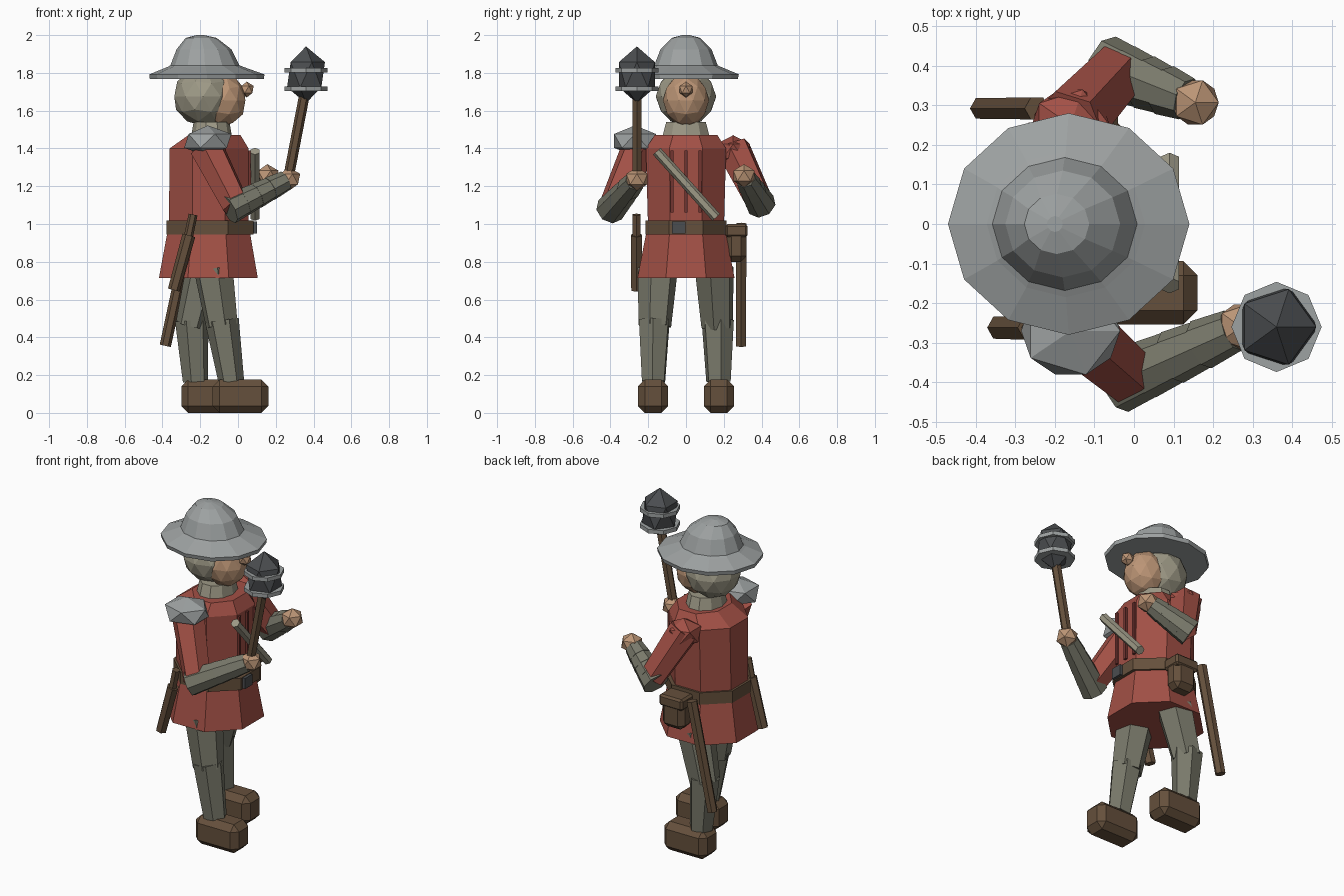
import bpy, bmesh, math
from mathutils import Vector, Matrix

if "Cube" in bpy.data.objects:
    bpy.data.objects.remove(bpy.data.objects["Cube"])

COL = dict(red=(.36, .08, .06), dark_red=(.17, .035, .03), brown=(.13, .08, .045),
           skin=(.5, .3, .18), olive=(.19, .19, .145), linen=(.34, .32, .24),
           steel=(.34, .36, .36), iron=(.07, .075, .08))
MATS = {}
for key, c in COL.items():
    MATS[key] = bpy.data.materials.new(key)
    MATS[key].diffuse_color = (*c, 1)


def finish(name, bm, mat):
    bmesh.ops.recalc_face_normals(bm, faces=bm.faces)
    me = bpy.data.meshes.new(name)
    bm.to_mesh(me)
    bm.free()
    me.materials.append(MATS[mat])
    ob = bpy.data.objects.new(name, me)
    bpy.context.collection.objects.link(ob)
    return ob


def stack(name, mat, rings, n, phase=0.0, y=0.0):
    """Loft elliptical rings (x, z, rx, ry) and cap both ends."""
    bm = bmesh.new()
    loops = []
    for x, z, rx, ry in rings:
        loops.append([bm.verts.new((x + rx * math.cos(a), y + ry * math.sin(a), z))
                      for a in (phase + math.tau * i / n for i in range(n))])
    for lo, hi in zip(loops, loops[1:]):
        for i in range(n):
            j = (i + 1) % n
            bm.faces.new((lo[i], lo[j], hi[j], hi[i]))
    bm.faces.new(loops[0])
    bm.faces.new(loops[-1])
    return finish(name, bm, mat)


def limb(name, mat, p, q, r1, r2, n=6):
    """Tapered prism from p to q."""
    p, q = Vector(p), Vector(q)
    d = q - p
    bm = bmesh.new()
    m = Matrix.Translation((p + q) / 2) @ d.to_track_quat('Z', 'Y').to_matrix().to_4x4()
    bmesh.ops.create_cone(bm, cap_ends=True, segments=n, radius1=r1, radius2=r2,
                          depth=d.length, matrix=m)
    return finish(name, bm, mat)


def ball(name, mat, c, r, sub=1):
    bm = bmesh.new()
    bmesh.ops.create_icosphere(bm, subdivisions=sub, radius=1,
                               matrix=Matrix.Translation(c) @ Matrix.Diagonal((*r, 1)))
    return finish(name, bm, mat)


def box(name, mat, c, s, bevel=0.0):
    bm = bmesh.new()
    bmesh.ops.create_cube(bm, size=1, matrix=Matrix.Translation(c) @ Matrix.Diagonal((*s, 1)))
    if bevel:
        bmesh.ops.bevel(bm, geom=bm.edges[:], offset=bevel, segments=1, affect='EDGES')
    return finish(name, bm, mat)


# Head: coif, face, nose, collar, brimmed helmet
ball("coif", 'linen', (-.185, 0, 1.675), (.16, .16, .155), 2)
ball("face", 'skin', (-.08, 0, 1.655), (.125, .122, .14), 2)
ball("nose", 'skin', (.047, 0, 1.712), (.04, .04, .042))
stack("collar", 'linen', [(-.14, 1.45, .11, .135), (-.14, 1.54, .095, .11)], 10)
stack("brimmed_helmet", 'steel',
      [(-.165, 1.768, .302, .274), (-.165, 1.792, .305, .28), (-.172, 1.832, .20, .185),
       (-.175, 1.84, .183, .168), (-.18, 1.925, .145, .135), (-.195, 1.985, .082, .076),
       (-.2, 2.0, .02, .02)], 12)

# Tunic with flared skirt, belt, buckle
O = math.pi / 8
stack("tunic", 'red', [(-.157, .715, .283, .278), (-.155, 1.0, .228, .218),
                       (-.153, 1.40, .226, .23), (-.125, 1.47, .15, .18)], 8, O)
stack("belt", 'brown', [(-.148, .945, .25, .232), (-.148, 1.018, .25, .232)], 8, O)
box("buckle", 'iron', (.085, -.038, .982), (.03, .072, .065))
for i in (-1, 0, 1):
    box("tunic_pleat", 'dark_red', (.058, i * .075, 1.225), (.022, .016, .33))
limb("chest_strap", 'linen', (.09, -.155, 1.385), (.09, .16, 1.035), .027, .027)

# Legs and boots, right leg stepping forward
for side, s, hip, knee, ankle, toe in (("right", -1, -.13, -.085, -.035, .16),
                                       ("left", 1, -.17, -.245, -.225, -.005)):
    limb(side + "_thigh", 'olive', (hip, s * .15, .76), (knee, s * .165, .46), .108, .088)
    limb(side + "_shin", 'olive', (knee, s * .168, .49), (ankle, s * .172, .165), .09, .068)
    box(side + "_boot", 'brown', (toe - .147, s * .174, .088), (.295, .16, .176), .036)

# Arms: sleeve, overlapping forearm plates, hand
for side, s, elbow, hand in (("right", -1, (-.01, -.385, 1.095), (.27, -.26, 1.238)),
                             ("left", 1, (-.04, .385, 1.125), (.155, .307, 1.255))):
    sh = (-.165, s * .25, 1.40)
    limb(side + "_sleeve", 'red', sh, elbow, .095, .078)
    a, b = Vector(elbow), Vector(hand)
    a -= (b - a).normalized() * .045
    b -= (b - a).normalized() * .035
    for i in range(4):
        limb(side + "_forearm_plate", 'olive' if i % 2 else 'linen', a.lerp(b, i / 4),
             a.lerp(b, (i + 1.12) / 4), .080 - .005 * i, .073 - .006 * i, 8).data.materials[0] = MATS['olive']
    ball(side + "_hand", 'skin', hand, (.066, .066, .062))
ball("left_shoulder_cap", 'red', (-.16, .25, 1.385), (.11, .105, .085))
ball("right_pauldron", 'steel', (-.16, -.27, 1.44), (.14, .13, .082))

# Mace
limb("mace_shaft", 'brown', (.262, -.26, 1.22), (.355, -.26, 1.7), .028, .028)
ball("mace_head", 'iron', (.36, -.26, 1.79), (.112, .112, .15))
for z in (1.715, 1.815):
    limb("mace_band", 'steel', (.36, -.26, z - .012), (.36, -.26, z + .012), .114, .114, 8)

# Belt gear: pouch, scabbard, dagger
box("pouch", 'brown', (-.12, .265, .9), (.15, .11, .2), .03)
box("pouch_flap", 'brown', (-.12, .267, .965), (.16, .118, .07), .012)
limb("scabbard", 'brown', (-.245, .292, 1.0), (-.385, .292, .355), .032, .03)
limb("dagger_grip", 'brown', (-.238, -.262, 1.05), (-.265, -.262, .92), .024, .024)
limb("dagger_sheath", 'brown', (-.26, -.262, .94), (-.34, -.262, .65), .035, .032)

for m in bpy.data.materials:
    if m.users and not m.is_grease_pencil:
        m.use_nodes = True
        m.node_tree.nodes["Principled BSDF"].inputs["Base Color"].default_value = m.diffuse_color
